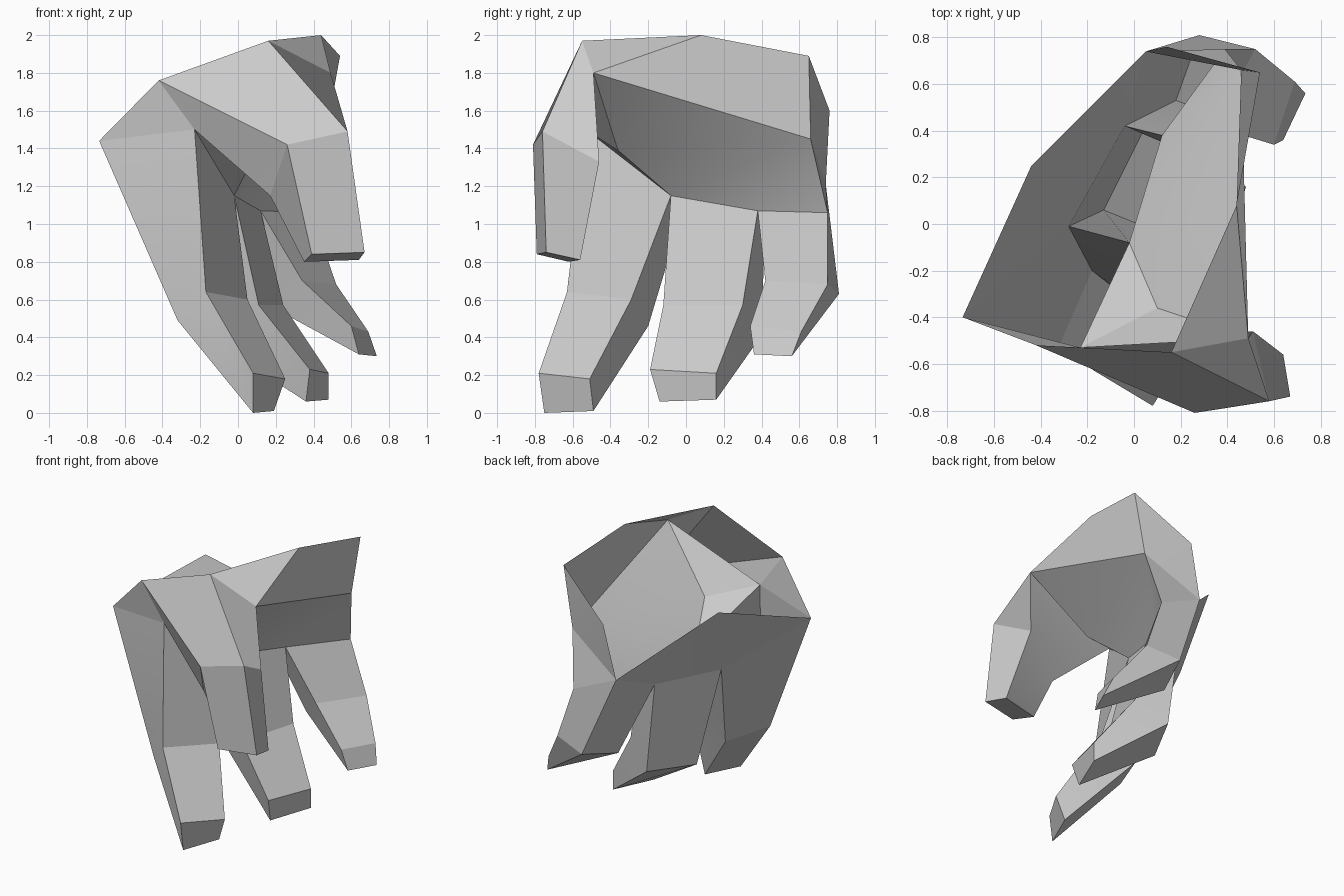
import bpy
import bmesh
import math

cube = bpy.data.objects.get("Cube")
if cube:
    bpy.data.objects.remove(cube, do_unlink=True)

grey = bpy.data.materials.new("plain_grey")
grey.use_nodes = True
colour = (0.6, 0.6, 0.6, 1.0)
grey.diffuse_color = colour
grey.node_tree.nodes["Principled BSDF"].inputs["Base Color"].default_value = colour


def make_part(name, faces):
    """Build one part from faces given as corner points, welding shared corners."""
    bm = bmesh.new()
    corners = {}
    for face in faces:
        for point in face:
            if point not in corners:
                corners[point] = bm.verts.new(point)
        bm.faces.new([corners[point] for point in face])
    mesh = bpy.data.meshes.new(name)
    bm.to_mesh(mesh)
    bm.free()
    mesh.materials.append(grey)
    part = bpy.data.objects.new(name, mesh)
    bpy.context.collection.objects.link(part)
    bpy.ops.object.select_all(action="DESELECT")
    part.select_set(True)
    bpy.context.view_layer.objects.active = part
    bpy.ops.object.shade_smooth_by_angle(angle=math.radians(20))


def tube(*rings):
    """Skin four-cornered cross-sections in order and cap the last one."""
    faces = []
    for upper, lower in zip(rings, rings[1:]):
        for i in range(len(upper)):
            j = (i + 1) % len(upper)
            faces.append((upper[i], upper[j], lower[j], lower[i]))
    faces.append(tuple(rings[-1]))
    return faces


# Open wrist rim
rim_thumb = (0.16, -0.55, 1.97)
rim_top = (0.44, 0.08, 2.0)
rim_heel = (0.54, 0.65, 1.89)
rim_side = (0.14, 0.76, 1.6)
rim_front = (-0.42, -0.52, 1.76)

# Knuckles along the lower rim
knuckle_first = (-0.735, -0.4, 1.44)
knuckle_mid = (-0.44, 0.25, 1.65)
knuckle_last = (0.05, 0.74, 1.21)

# Palm corners
palm_thumb = (0.49, -0.49, 1.8)
palm_heel = (0.46, 0.66, 1.45)
palm_hollow = (0.1, -0.36, 1.39)
palm_front = (-0.23, -0.53, 1.5)
palm_back = (0.39, 0.75, 1.06)

# Webs between the fingers, on the palm side and the outer side
web_a = (-0.02, -0.08, 1.15)
web_b = (0.12, 0.38, 1.07)
outer_web_a = (-0.28, -0.01, 1.09)
outer_web_b = (-0.04, 0.42, 1.08)

make_part("palm", [
    (rim_top, palm_thumb, palm_heel, rim_heel),
    (rim_thumb, palm_thumb, rim_top),
    (palm_heel, palm_thumb, palm_hollow),
    (palm_hollow, palm_thumb, palm_front),
    (rim_heel, palm_heel, rim_side),
    (rim_side, palm_heel, knuckle_last),
    (palm_heel, palm_back, knuckle_last),
    (palm_heel, palm_hollow, web_a),
    (palm_heel, web_a, web_b),
    (palm_heel, web_b, palm_back),
    (web_a, palm_hollow, palm_front),
    (knuckle_first, palm_front, rim_front),
    (knuckle_first, knuckle_mid, outer_web_a),
    (knuckle_mid, outer_web_b, outer_web_a),
    (knuckle_mid, knuckle_last, outer_web_b),
])

# Thumb: a webbed root leading into a short capped tube
joint = front, inner, heel, top = (
    (0.26, -0.81, 1.42), (0.17, -0.64, 1.15),
    (0.51, -0.46, 1.33), (0.58, -0.76, 1.49))
thumb_tip = ((0.39, -0.79, 0.84), (0.35, -0.62, 0.8),
             (0.64, -0.56, 0.81), (0.67, -0.74, 0.85))
make_part("thumb", [
    (rim_thumb, rim_front, front, top),
    (rim_front, palm_front, front),
    (palm_front, inner, front),
    (palm_front, palm_thumb, heel, inner),
    (palm_thumb, rim_thumb, top, heel),
] + tube(joint, thumb_tip))

# Fingers: base, bent knee and blunt tip
make_part("first_finger", tube(
    (palm_front, knuckle_first, outer_web_a, web_a),
    ((-0.17, -0.63, 0.64), (-0.32, -0.52, 0.49),
     (-0.18, -0.2, 0.46), (0.05, -0.29, 0.6)),
    ((0.08, -0.78, 0.21), (0.08, -0.75, 0),
     (0.19, -0.49, 0.01), (0.25, -0.51, 0.18))))

make_part("middle_finger", tube(
    (web_a, outer_web_a, outer_web_b, web_b),
    ((0.11, -0.12, 0.57), (-0.13, 0.06, 0.38),
     (0.04, 0.4, 0.41), (0.24, 0.3, 0.57)),
    ((0.38, -0.19, 0.23), (0.36, -0.14, 0.06),
     (0.48, 0.16, 0.07), (0.48, 0.16, 0.21))))

make_part("last_finger", tube(
    (web_b, outer_web_b, knuckle_last, palm_back),
    ((0.34, 0.42, 0.7), (0.18, 0.53, 0.56),
     (0.28, 0.81, 0.63), (0.52, 0.75, 0.68)),
    ((0.6, 0.34, 0.46), (0.64, 0.36, 0.31),
     (0.735, 0.56, 0.3), (0.69, 0.61, 0.43))))
